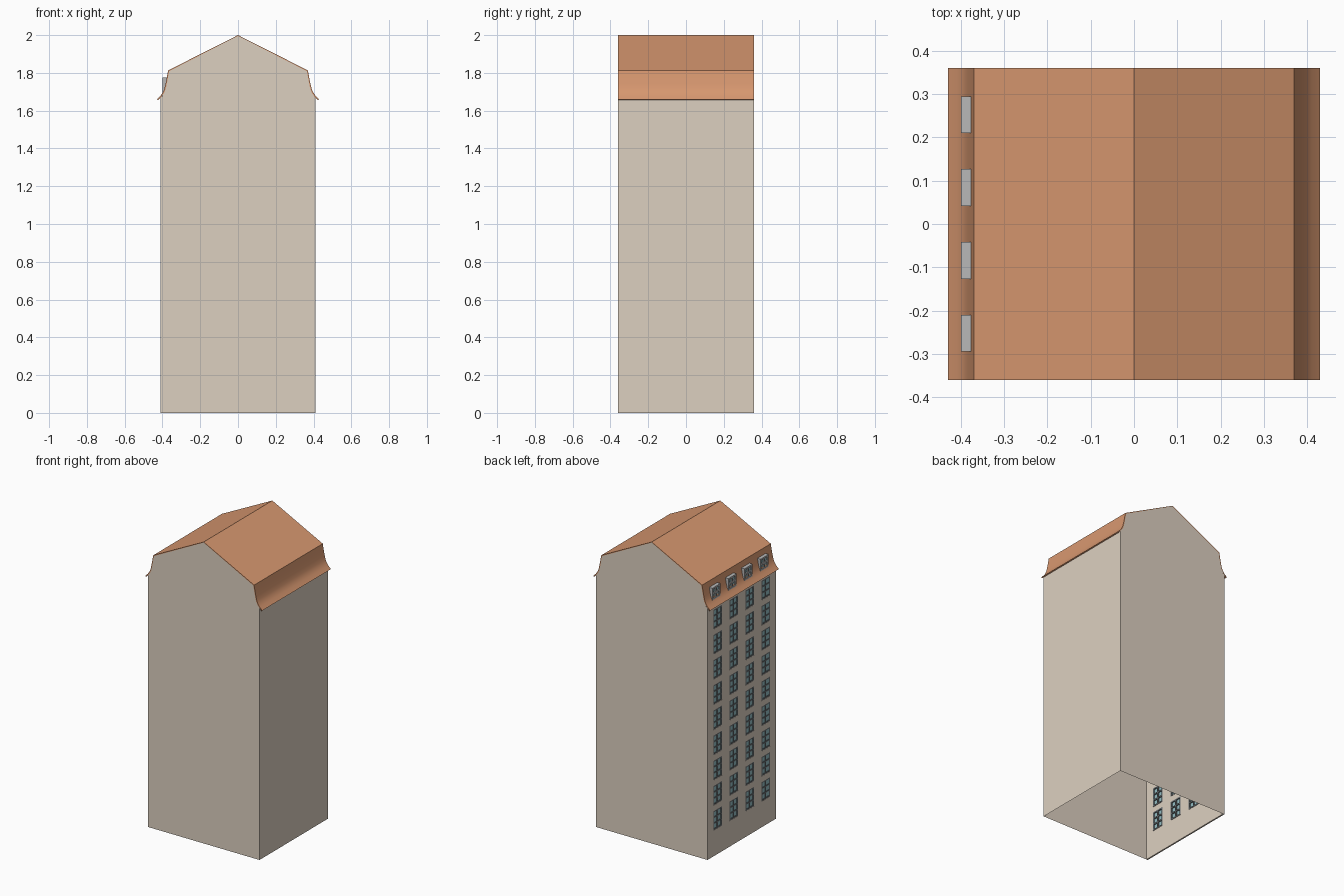
import bpy, bmesh, math

if "Cube" in bpy.data.objects:
    bpy.data.objects.remove(bpy.data.objects["Cube"])

def material(name, rgb):
    m = bpy.data.materials.new(name)
    m.diffuse_color = (*rgb, 1)
    m.use_nodes = True
    m.node_tree.nodes["Principled BSDF"].inputs["Base Color"].default_value = m.diffuse_color
    return m

WALL = material("plaster", (0.72, 0.63, 0.53))
ROOF = material("roof_tile", (0.68, 0.31, 0.16))
FRAME = material("window_frame", (0.16, 0.18, 0.19))
GLASS = material("glass", (0.30, 0.52, 0.56))
TRIM = material("dormer_trim", (0.48, 0.48, 0.48))

def finish(name, bm, mat):
    mesh = bpy.data.meshes.new(name)
    bm.to_mesh(mesh)
    bm.free()
    mesh.materials.append(mat)
    obj = bpy.data.objects.new(name, mesh)
    bpy.context.collection.objects.link(obj)
    return obj

def grid_panel(name, ys, zs, x, thick, mat, hole=lambda i, j: False):
    """Upright panel facing -x, made of grid cells with some left open."""
    bm = bmesh.new()
    v = [[bm.verts.new((x, y, z)) for z in zs] for y in ys]
    for i in range(len(ys) - 1):
        for j in range(len(zs) - 1):
            if not hole(i, j):
                bm.faces.new((v[i][j], v[i + 1][j], v[i + 1][j + 1], v[i][j + 1]))
    obj = finish(name, bm, mat)
    if thick:
        mod = obj.modifiers.new("thickness", 'SOLIDIFY')
        mod.thickness = thick
        mod.offset = -1
    return obj

def bars(size, panes, t):
    """Cell borders for a centred frame: bar, pane, bar, pane, ... bar."""
    pane = (size - t * (panes + 1)) / panes
    out = [-size / 2]
    for _ in range(panes):
        out += [out[-1] + t, out[-1] + t + pane]
    return out + [size / 2]

def window(name, w, h, rows, t, depth, mat):
    """Frame with glazing bars and a glass sheet, origin at the inner face."""
    odd = lambda i, j: i % 2 == 1 and j % 2 == 1
    frame = grid_panel(name + "_frame", bars(w, 2, t), bars(h, rows, t), 0, depth, mat, odd)
    glass = grid_panel(name + "_glass", (-w / 2 + t / 2, w / 2 - t / 2),
                       (-h / 2 + t / 2, h / 2 - t / 2), -depth * 0.6, 0.001, GLASS)
    return frame, glass

def place(parts, spots):
    """Put the parts at the first spot and linked copies at the rest."""
    for part in parts:
        for k, spot in enumerate(spots):
            o = part if k == 0 else part.copy()
            if k:
                bpy.context.collection.objects.link(o)
            o.location = spot

D = 0.36
COLS = [-0.2525, -0.084, 0.084, 0.2525]
ROWS = [0.235 + 0.167 * k for k in range(9)]
W, H = 0.09, 0.128

# Roof half profile from eave to shoulder, flared at the foot
side = [(0.43, 1.66), (0.41, 1.68), (0.398, 1.697), (0.39, 1.715),
        (0.384, 1.74), (0.377, 1.775), (0.37, 1.813)]
outer = side + [(0, 2.0)] + [(-x, z) for x, z in reversed(side)]
inner = [(x * 0.985, z - 0.004) for x, z in outer]

bm = bmesh.new()
cap = bm.faces.new([bm.verts.new((x, -D, z)) for x, z in outer + inner[::-1]])
ext = bmesh.ops.extrude_face_region(bm, geom=[cap], use_keep_orig=True)
bmesh.ops.translate(bm, vec=(0, 2 * D, 0),
                    verts=[g for g in ext["geom"] if isinstance(g, bmesh.types.BMVert)])
bmesh.ops.recalc_face_normals(bm, faces=bm.faces)
roof = finish("roof", bm, ROOF)
roof.data.shade_smooth()
roof.data.set_sharp_from_angle(angle=math.radians(30))

# Gable walls front and back, plain right wall; the base is open
gable = [(-0.40, 0), (0.41, 0), (0.41, 1.677)]
gable += [(x, z) for x, z in inner if abs(x) < 0.40] + [(-0.40, 1.688)]
bm = bmesh.new()
for y in (-D, D):
    pts = gable if y < 0 else gable[::-1]
    bm.faces.new([bm.verts.new((x, y, z)) for x, z in pts])
bm.faces.new([bm.verts.new((0.41, y, z)) for y, z in
              ((-D, 0), (D, 0), (D, 1.677), (-D, 1.677))])
finish("walls", bm, WALL)

# Left facade with window openings
ys = [-D] + [c + s * W / 2 for c in COLS for s in (-1, 1)] + [D]
zs = [0] + [r + s * H / 2 for r in ROWS for s in (-1, 1)] + [1.676]
grid_panel("window_facade", ys, zs, -0.40, 0.01, WALL,
           lambda i, j: i % 2 == 1 and j % 2 == 1)

# Facade windows
place(window("window", W, H, 3, 0.009, 0.011, FRAME),
      [(-0.398, y, z) for y in COLS for z in ROWS])

# Dormer windows set into the lower roof slope
place(window("dormer", 0.085, 0.082, 2, 0.011, 0.023, TRIM),
      [(-0.377, y, 1.734) for y in COLS])
